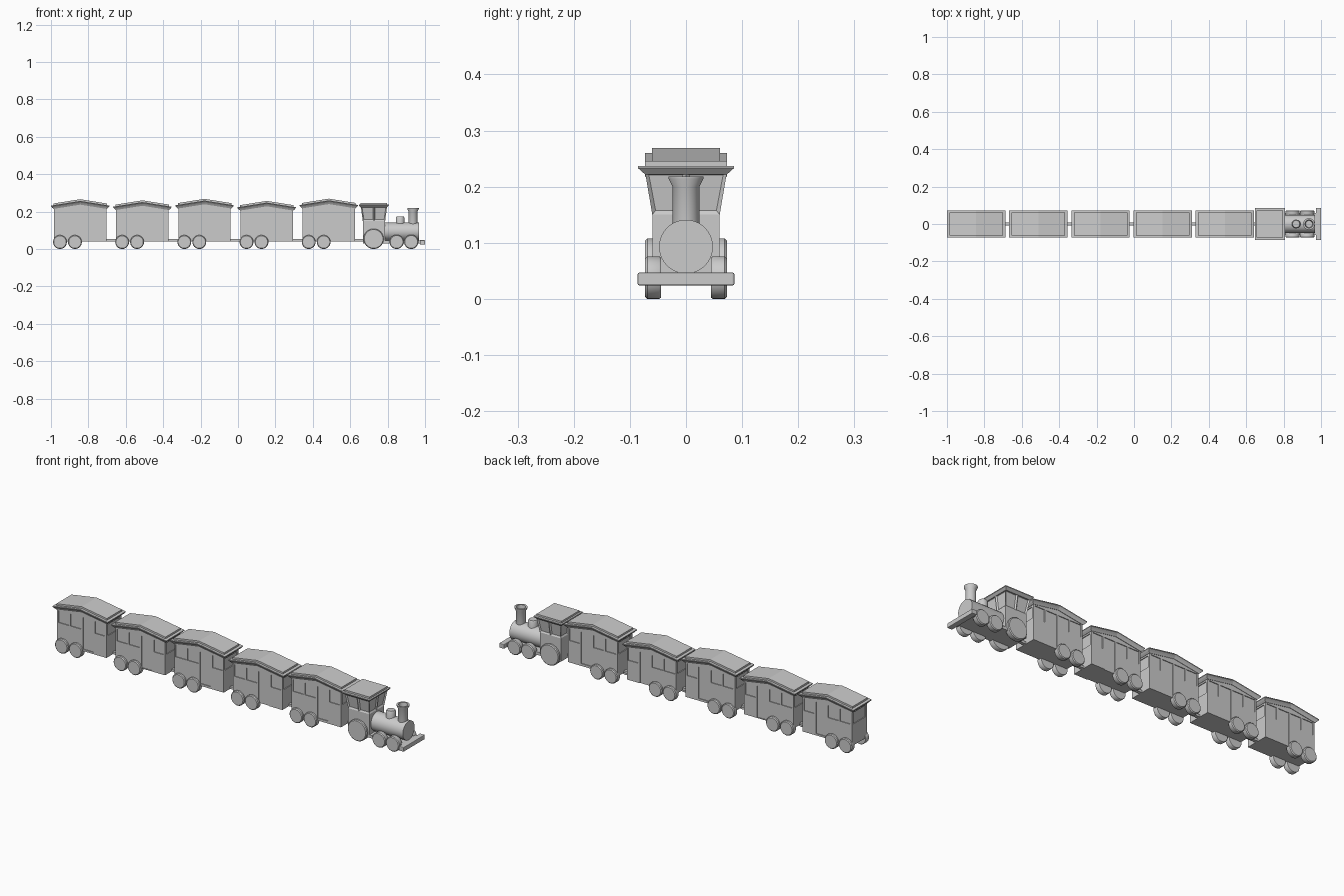
import bpy, bmesh, math
from mathutils import Matrix

if "Cube" in bpy.data.objects:
    bpy.data.objects.remove(bpy.data.objects["Cube"])


def finish(name, bm, smooth=False):
    bmesh.ops.recalc_face_normals(bm, faces=bm.faces[:])
    me = bpy.data.meshes.new(name)
    bm.to_mesh(me)
    bm.free()
    ob = bpy.data.objects.new(name, me)
    bpy.context.collection.objects.link(ob)
    if smooth:
        bpy.ops.object.select_all(action='DESELECT')
        ob.select_set(True)
        bpy.context.view_layer.objects.active = ob
        bpy.ops.object.shade_smooth_by_angle(angle=math.radians(35))
    return ob


def add_box(bm, x0, x1, y0, y1, z0, z1):
    m = Matrix.Translation(((x0 + x1) / 2, (y0 + y1) / 2, (z0 + z1) / 2))
    m = m @ Matrix.Diagonal((x1 - x0, y1 - y0, z1 - z0, 1))
    bmesh.ops.create_cube(bm, size=1, matrix=m)


def box(name, *dims):
    bm = bmesh.new()
    add_box(bm, *dims)
    return finish(name, bm)


def lathe(name, profile, matrix, steps=32):
    """Spin (radius, height) points around the local z axis."""
    bm = bmesh.new()
    vs = [bm.verts.new((r, 0, h)) for r, h in profile]
    es = [bm.edges.new(p) for p in zip(vs, vs[1:])]
    bmesh.ops.spin(bm, geom=vs + es, cent=(0, 0, 0), axis=(0, 0, 1),
                   angle=2 * math.pi, steps=steps)
    bmesh.ops.remove_doubles(bm, verts=bm.verts[:], dist=1e-5)
    bm.transform(matrix)
    return finish(name, bm, True)


def loft(bm, cx, rings):
    """Stack of rectangles (half x, half y, z at mid length, slope to the ends)."""
    loops = []
    for hx, hy, z, slope in rings:
        ze = z - slope * hx
        pts = [(-hx, -hy, ze), (0, -hy, z), (hx, -hy, ze),
               (hx, hy, ze), (0, hy, z), (-hx, hy, ze)]
        loops.append([bm.verts.new((cx + x, y, h)) for x, y, h in pts])
    for a, b in zip(loops, loops[1:]):
        for i in range(6):
            j = (i + 1) % 6
            bm.faces.new((a[i], a[j], b[j], b[i]))
    for l in (loops[0], loops[-1]):
        bm.faces.new((l[0], l[1], l[4], l[5]))
        bm.faces.new((l[1], l[2], l[3], l[4]))


def wheel_pair(name, x, r):
    prof = [(0, .045), (r - .002, .045), (r, .048), (r, .069), (r - .004, .073), (0, .073)]
    for side, s in (("front", 1), ("back", -1)):
        m = Matrix.Translation((x, 0, r)) @ Matrix.Rotation(s * math.pi / 2, 4, 'X')
        lathe(f"{name}_{side}", prof, m)


def panel_cut(ob, boxes):
    """Recess panels into a body with one hidden cutter."""
    bm = bmesh.new()
    for b in boxes:
        add_box(bm, *b)
    cutter = finish(ob.name + "_cutter", bm)
    cutter.hide_render = True
    cutter.hide_set(True)
    mod = ob.modifiers.new("panels", 'BOOLEAN')
    mod.operation = 'DIFFERENCE'
    mod.solver = 'EXACT'
    mod.object = cutter


# passenger cars
SLOPE = 0.16
PITCH = 0.3325
for i, dz in enumerate((-.001, -.007, .001, -.010, .002)):
    cx = -0.844 + PITCH * i
    # body with gabled top
    bm = bmesh.new()
    loft(bm, cx, [(.14, .06, .04, 0), (.14, .06, .242 + dz, SLOPE)])
    body = finish(f"car_body_{i + 1}", bm)
    cuts = []
    for s in (-1, 1):
        y0, y1 = sorted((s * .056, s * .08))
        for xa, xb, za in ((-.132, -.072, .15), (-.064, -.004, .15),
                           (.006, .066, .05), (.076, .132, .15)):
            cuts.append((cx + xa, cx + xb, y0, y1, za + dz, .212 + dz))
        x0, x1 = sorted((s * .136, s * .16))
        cuts.append((cx + x0, cx + x1, -.048, .048, .15 + dz, .208 + dz))
    panel_cut(body, cuts)
    # stepped roof
    bm = bmesh.new()
    loft(bm, cx, [(hx, hy, z + dz, SLOPE) for hx, hy, z in (
        (.142, .062, .238), (.150, .067, .246), (.156, .0735, .254), (.156, .0735, .258),
        (.143, .061, .258), (.143, .061, .267))])
    finish(f"car_roof_{i + 1}", bm)
    # wheels and coupling
    for k, dx in enumerate((-.108, -.028)):
        wheel_pair(f"car_wheel_{i + 1}_{k + 1}", cx + dx, .037)
    box(f"coupling_{i + 1}", cx + .135, cx + .2, -.008, .008, .04, .052)

# locomotive frame and front buffer beam
box("engine_frame", .668, .975, -.06, .06, .03, .045)
beam = box("buffer_beam", .972, 1.0, -.086, .086, .024, .047)
bev = beam.modifiers.new("round", 'BEVEL')
bev.width = .003
bev.segments = 2

# cab: straight lower part, flared upper part with recessed windows
CX = .727
box("cab_lower", CX - .06, CX + .06, -.06, .06, .04, .15)
bm = bmesh.new()
bmesh.ops.create_cube(bm, size=2)
for v in bm.verts:
    top = v.co.z > 0
    h = (.070, .073) if top else (.06, .06)
    v.co = (CX + v.co.x * h[0], v.co.y * h[1], .226 if top else .15)
sides = [f for f in bm.faces if abs(f.normal.z) < .5]
mids = [e for f in sides for e in f.edges if abs(e.verts[0].co.z - e.verts[1].co.z) < .01]
bmesh.ops.subdivide_edges(bm, edges=list(set(mids)), cuts=1)
bm.normal_update()
sides = [f for f in bm.faces if abs(f.normal.z) < .5]
bmesh.ops.inset_individual(bm, faces=sides, thickness=.009, depth=-.006)
finish("cab_upper", bm)
bm = bmesh.new()
loft(bm, CX - .001, [(.07, .073, .222, 0), (.08, .0855, .233, 0), (.08, .0855, .237, 0),
                     (.071, .073, .237, 0), (.071, .073, .246, 0)])
finish("cab_roof", bm)

# boiler, dome and chimney
to_x = Matrix.Rotation(math.pi / 2, 4, 'Y')
lathe("boiler", [(0, 0), (.048, 0), (.048, .186), (0, .186)],
      Matrix.Translation((.782, 0, .093)) @ to_x, 40)
lathe("steam_dome", [(0, .12), (.023, .12), (.023, .166), (.019, .173), (0, .173)],
      Matrix.Translation((.867, 0, 0)))
lathe("chimney", [(0, .10), (.024, .10), (.024, .20), (.031, .214), (.031, .218),
                  (.022, .218), (.018, .19), (0, .19)], Matrix.Translation((.936, 0, 0)))

# locomotive wheels
wheel_pair("drive_wheel", .725, .054)
for k, x in enumerate((.848, .926)):
    wheel_pair(f"engine_wheel_{k + 1}", x, .038)
